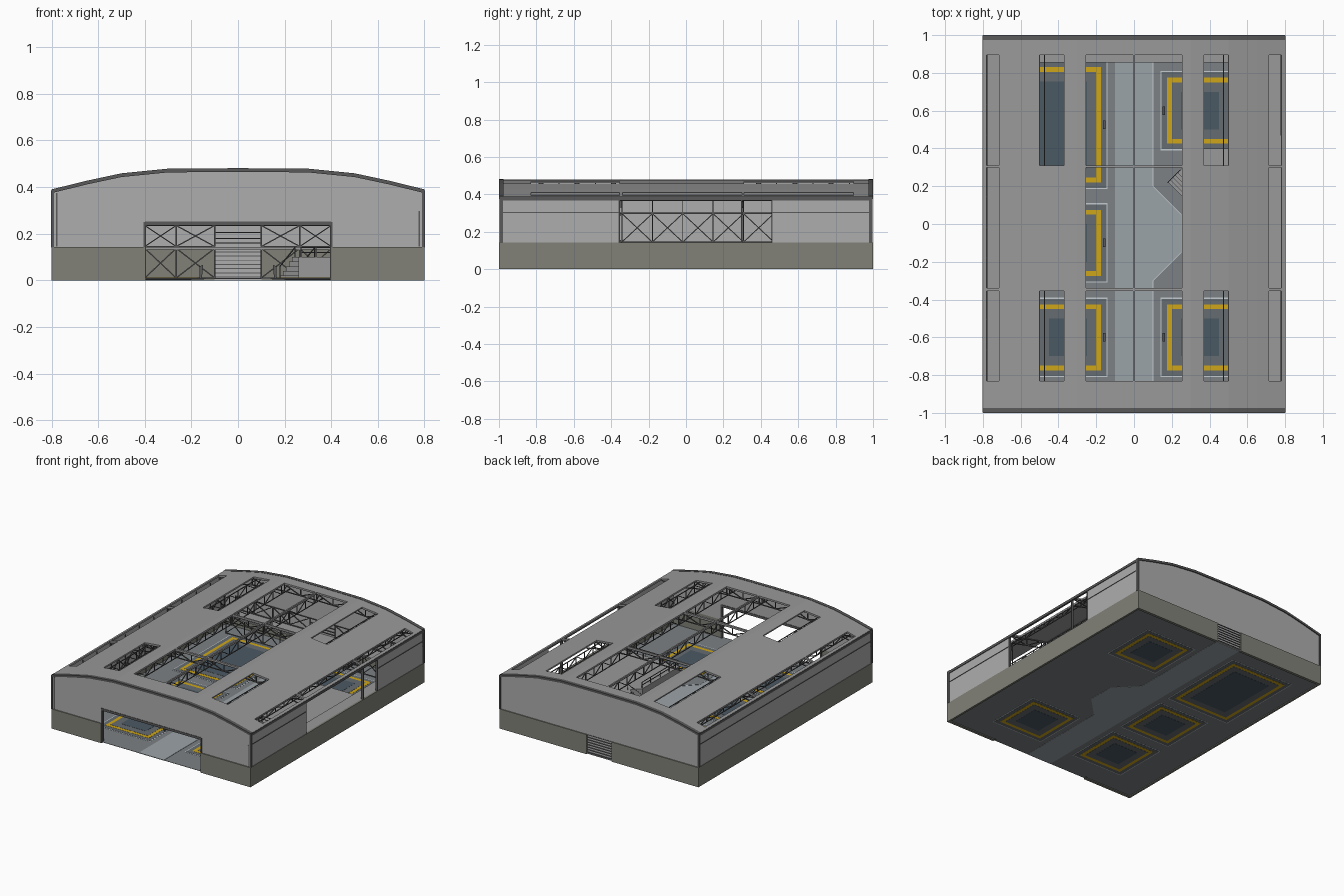
import bpy, bmesh, math
from mathutils import Vector

if "Cube" in bpy.data.objects:
    bpy.data.objects.remove(bpy.data.objects["Cube"])


def mat(name, r, g, b):
    m = bpy.data.materials.new(name)
    m.diffuse_color = (r, g, b, 1)
    m.use_nodes = True
    m.node_tree.nodes["Principled BSDF"].inputs["Base Color"].default_value = m.diffuse_color
    return m


DARK = mat("dark_steel", .10, .10, .10)
ROOF = mat("roof_grey", .32, .32, .32)
WALL = mat("wall_grey", .42, .42, .42)
BASE = mat("base_grey", .22, .22, .19)
FLOOR = mat("floor_blue_grey", .20, .22, .23)
LANE = mat("lane_light", .33, .37, .39)
LINE = mat("pale_line", .55, .60, .63)
SURR = mat("pad_surround", .13, .15, .165)
PAD = mat("pad_dark", .07, .10, .125)
YELLOW = mat("pad_yellow", .62, .38, .01)


def finish(bm, name, m):
    bmesh.ops.recalc_face_normals(bm, faces=bm.faces)
    me = bpy.data.meshes.new(name)
    bm.to_mesh(me)
    bm.free()
    ob = bpy.data.objects.new(name, me)
    bpy.context.collection.objects.link(ob)
    me.materials.append(m)
    return ob


def boxes(name, items, m):
    """items: (x0, x1, y0, y1, z0, z1)"""
    bm = bmesh.new()
    for x0, x1, y0, y1, z0, z1 in items:
        vs = bmesh.ops.create_cube(bm, size=1)["verts"]
        for v in vs:
            v.co = (x0 + (v.co.x + .5) * (x1 - x0), y0 + (v.co.y + .5) * (y1 - y0),
                    z0 + (v.co.z + .5) * (z1 - z0))
    return finish(bm, name, m)


def prism(name, pts, a, b, m, axis="z"):
    """Extrude a 2D outline from a to b along z, or along y for x-z outlines."""
    bm = bmesh.new()
    co = (lambda p, t: (p[0], p[1], t)) if axis == "z" else (lambda p, t: (p[0], t, p[1]))
    f = bm.faces.new([bm.verts.new(co(p, a)) for p in pts])
    r = bmesh.ops.extrude_face_region(bm, geom=[f])
    d = Vector(co((0, 0), b - a))
    bmesh.ops.translate(bm, vec=d, verts=[v for v in r["geom"] if isinstance(v, bmesh.types.BMVert)])
    return finish(bm, name, m)


def beams(name, segs, w=.006, m=DARK):
    bm = bmesh.new()
    for p, q in segs:
        p, q = Vector(p), Vector(q)
        d = q - p
        vs = bmesh.ops.create_cube(bm, size=1)["verts"]
        rot = d.to_track_quat("Z", "Y")
        for v in vs:
            v.co = (p + q) / 2 + rot @ Vector((v.co.x * w, v.co.y * w, v.co.z * d.length))
    return finish(bm, name, m)


# Roof curve
ARCH = [(-.8, .388), (-.65, .425), (-.5, .457), (-.3, .477), (0, .479),
        (.3, .477), (.5, .457), (.65, .425), (.8, .388)]


def rz(x):
    for (x0, z0), (x1, z1) in zip(ARCH, ARCH[1:]):
        if x <= x1 + 1e-6:
            return z0 + (z1 - z0) * (x - x0) / (x1 - x0)


# Roof sheet with skylight openings
half = [.005, .255, .3, .37, .5, .65, .715, .78, .8]
xs = [-x for x in reversed(half)] + half
ys = [-.985, -.83, -.355, -.34, .30, .31, .895, .985]


def is_hole(x, y):
    x = abs(x)
    end = -.83 < y < -.355 or .31 < y < .895
    mid = -.34 < y < .30
    return ((.005 < x < .255 or .715 < x < .78) and (end or mid)) or (.37 < x < .5 and end)


bm = bmesh.new()
grid = [[bm.verts.new((x, y, rz(x))) for y in ys] for x in xs]
for i in range(len(xs) - 1):
    for j in range(len(ys) - 1):
        if not is_hole((xs[i] + xs[i + 1]) / 2, (ys[j] + ys[j + 1]) / 2):
            bm.faces.new((grid[i][j], grid[i + 1][j], grid[i + 1][j + 1], grid[i][j + 1]))
roof = finish(bm, "roof", ROOF)
sol = roof.modifiers.new("thickness", "SOLIDIFY")
sol.thickness = .01
sol.offset = -1

# Dark arch trims and corner posts
band = [(x, z + .002) for x, z in ARCH] + [(x, z - .014) for x, z in reversed(ARCH)]
for s, n in ((-1, "front"), (1, "back")):
    prism(n + "_arch_trim", band, s * .975, s * 1.0, DARK, "y")
boxes("corner_posts", [(sx * .802, sx * .79, sy * .998, sy * .978, .14, .385)
                       for sx in (-1, 1) for sy in (-1, 1)], DARK)
boxes("eave_trims", [(s * .802, s * .788, -.985, .985, .368, .386) for s in (-1, 1)], DARK)

# End walls
low = [(x, z - .01) for x, z in reversed(ARCH)]
prism("front_wall", [(-.8, .14), (-.4, .14), (-.4, .25), (.4, .25), (.4, .14), (.8, .14)] + low,
      -.993, -.978, WALL, "y")
prism("back_wall", [(-.8, .14), (.8, .14)] + low, .978, .993, WALL, "y")
boxes("front_opening_frame", [(-.4, .4, -.996, -.975, .235, .252), (-.405, -.395, -.996, -.975, 0, .25),
                              (.395, .405, -.996, -.975, 0, .25)], DARK)

# Side walls, the right one with a wide opening
boxes("left_wall", [(-.797, -.785, -.98, .98, .14, .38)], WALL)
boxes("right_wall", [(.785, .797, -.98, -.355, .14, .38), (.785, .797, .46, .98, .14, .38)], WALL)
boxes("wall_rails", [(-.8, -.783, -.98, .98, .3, .305), (.783, .8, -.98, -.355, .3, .305),
                     (.783, .8, .46, .98, .3, .305), (.783, .8, .295, .302, .14, .37),
                     (.783, .8, -.36, -.354, .14, .37), (.783, .8, .457, .463, .14, .37)], DARK)

# Heavier base walls and slatted back door
boxes("base_walls", [(s * .785, s * .8, -1, 1, 0, .142) for s in (-1, 1)]
      + [(s * .4, s * .785, -1, -.98, 0, .142) for s in (-1, 1)]
      + [(s * .1, s * .785, .98, 1, 0, .142) for s in (-1, 1)], BASE)
boxes("back_door", [(-.1, .1, .983, .99, 0, .142)], WALL)
boxes("back_door_slats", [(-.1, .1, .98, .996, .012 + k * .018, .016 + k * .018) for k in range(8)], DARK)

# Floor, lane and landing pads, nested so they show above and below
def layer(i):
    return .006 - .001 * i, .008 + .001 * i


boxes("floor", [(-.79, .79, -.995, .995, *layer(0))], FLOOR)
lane = [(-.1, -.995), (.1, -.995), (.1, -.3), (.25, -.15), (.25, .05), (.1, .2), (.1, .995), (-.1, .995)]
prism("lane", lane, *layer(1), LANE)
beams("lane_edge", [((*p, .009), (*q, .009)) for p, q in zip(lane[1:6], lane[2:7])], .004, LINE)
PADS = [(.35, .6, .175, .175), (.35, -.6, .175, .175), (-.35, -.6, .175, .175),
        (-.35, -.1, .175, .175), (-.4, .525, .225, .305)]
for i, (name, grow, m) in enumerate([("pad_outline", .035, LINE), ("pad_border", .029, SURR),
                                     ("pad_stripe", 0, YELLOW), ("pad_field", -.025, SURR),
                                     ("pad_centre", -.075, PAD)]):
    boxes(name, [(x - a - grow, x + a + grow, y - b - grow, y + b + grow, *layer(i + 1))
                 for x, y, a, b in PADS], m)

# Slanted control stands beside the pads
for x, y, a, b in PADS:
    s = 1 if x > 0 else -1
    prism("control_stand", [(s * .165, .005), (s * .155, .005), (s * .15, .065), (s * .165, .06)],
          y - .022, y + .022, DARK, "y")

# Raised walkway around sides and back
boxes("walkway", [(s * .70, s * .785, -.978, .978, .132, .142) for s in (-1, 1)]
      + [(-.70, .70, .855, .978, .132, .142)], ROOF)

# Raised platform, diagonal stairs and railing
prism("platform", [(.26, -.3), (.785, -.3), (.785, .4), (.36, .4), (.245, .285), (.33, .2), (.26, .13)],
      .008, .1, ROOF)
u, v = Vector((.7071, .7071)), Vector((.7071, -.7071))
for k in range(5):
    a, b = Vector((.18, .22)) + u * .018 * k, Vector((.18, .22)) + u * .092
    prism("stair_step", [a, b, b + v * .12, a + v * .12], .008, .02 * (k + 1), ROOF)
edge = [(.27 + k * .065, -.295) for k in range(7)]
rail = [((x, y, .1), (x, y, .14)) for x, y in edge]
rail += [((.27, y, .1), (.27, y, .14)) for y in (-.19, -.09, .02, .12)]
for z in (.12, .14):
    rail += [((.27, -.295, z), (.66, -.295, z)), ((.27, -.295, z), (.27, .12, z))]
for o in (Vector((.18, .22)), Vector((.265, .135))):
    e = o + u * .09
    rail += [((*o, .06), (*e, .14)), ((*o, .008), (*o, .06)), ((*e, .1), (*e, .14))]
beams("platform_railing", rail, .004)

# Wall framing: posts, rails and X bracing
def braced(f, stops, z0, z1):
    out = [(f(t, z0), f(t, z1)) for t in stops]
    out += [(f(stops[0], z), f(stops[-1], z)) for z in (z0, z1)]
    for a, b in zip(stops, stops[1:]):
        out += [(f(a, z0), f(b, z1)), (f(a, z1), f(b, z0))]
    return out


yst = [-.995 + .1625 * k + .155 - .1525 for k in range(13)]
left = braced(lambda t, z: (-.778, t, z), yst, .145, .297)
left += [((-.778, t, .297), (-.778, t, .375)) for t in yst]
right = []
for part in (yst[:5], yst[9:]):
    right += braced(lambda t, z: (.778, t, z), part, .145, .297)
beams("left_wall_bracing", left, .005)
beams("right_wall_bracing", right, .005)
back = []
for s in (-1, 1):
    st = [s * x for x in (.1, .265, .4, .55, .70)]
    back += braced(lambda t, z: (t, .86, z), st, .01, .137)
    back += braced(lambda t, z: (t, .97, z), st, .145, .235)
back += [((-.1, .97, z), (.1, .97, z)) for z in (.16, .18, .205, .235)]
beams("back_wall_bracing", back, .005)

# Roof trusses along and across the hall
def truss(path, depth):
    out = []
    for k, (p, q) in enumerate(zip(path, path[1:])):
        p, q = Vector(p), Vector(q)
        d = Vector((0, 0, -depth))
        out += [(p, q), (p + d, q + d), (p, p + d), (p + d, q) if k % 2 else (p, q + d)]
    return out


long_segs = []
for x, dep in ((0, .06), (.262, .06), (.475, .055), (.71, .03)):
    for s in ((1,) if x == 0 else (-1, 1)):
        long_segs += truss([(s * x, -.97 + k * .097, rz(x) - .014) for k in range(21)], dep)
beams("long_trusses", long_segs, .005)
cross = []
for y in (-.84, -.3475, .305, .905):
    xx = [-.78 + k * .13 for k in range(13)]
    cross += truss([(x, y, rz(x) - .014) for x in xx], .05)
beams("cross_trusses", cross, .006)
